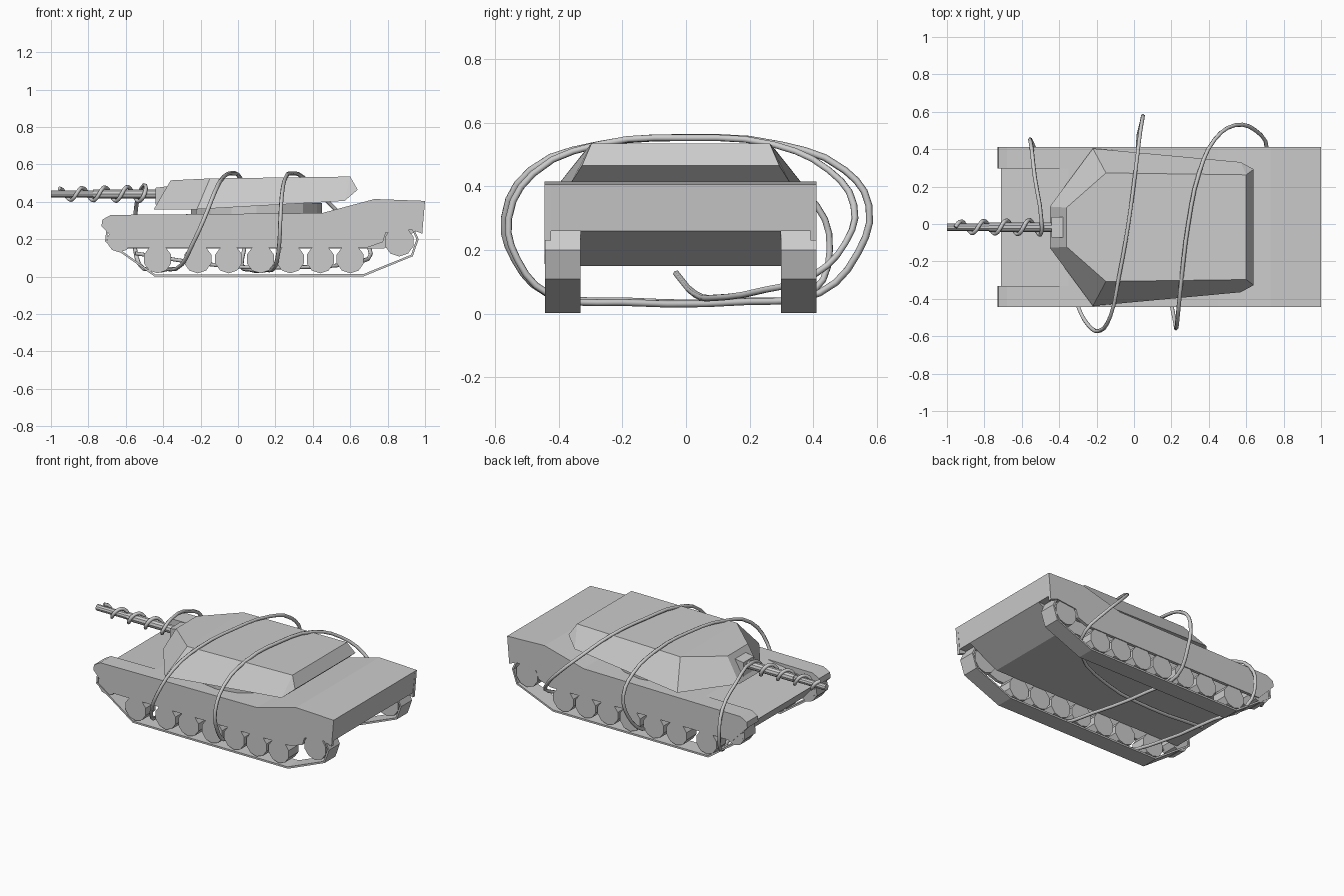
import bpy, bmesh, math

if "Cube" in bpy.data.objects:
    bpy.data.objects.remove(bpy.data.objects["Cube"])

CY = -0.017          # centre line of the vehicle
HALF = 0.428         # half width
INNER = 0.315        # inner edge of the running gear


def finish(name, bm):
    bmesh.ops.recalc_face_normals(bm, faces=bm.faces)
    me = bpy.data.meshes.new(name)
    bm.to_mesh(me)
    bm.free()
    ob = bpy.data.objects.new(name, me)
    bpy.context.collection.objects.link(ob)
    return ob


def prism(name, profile, y0, y1):
    """Side profile (x, z) extruded from y0 to y1."""
    bm = bmesh.new()
    a = [bm.verts.new((x, y0, z)) for x, z in profile]
    b = [bm.verts.new((x, y1, z)) for x, z in profile]
    n = len(a)
    bm.faces.new(a)
    bm.faces.new(b[::-1])
    for i in range(n):
        bm.faces.new((a[i], a[(i + 1) % n], b[(i + 1) % n], b[i]))
    return finish(name, bm)


def cylinder(name, loc, r, depth, sides, rot=(0, 0, 0)):
    bpy.ops.mesh.primitive_cylinder_add(vertices=sides, radius=r, depth=depth,
                                        location=loc, rotation=rot)
    bpy.context.object.name = name
    return bpy.context.object


# Central hull with sloped nose and raised engine deck
prism("hull", [(-0.71, 0.27), (-0.35, 0.333), (0.45, 0.34), (0.73, 0.415), (1.0, 0.405),
               (0.985, 0.26), (0.78, 0.15), (-0.61, 0.15)], CY - INNER, CY + INNER)

fender = [(-0.73, 0.27), (-0.725, 0.305), (-0.68, 0.33), (0.45, 0.34), (0.73, 0.415),
          (1.0, 0.405), (0.985, 0.26)]
skirt = [(-0.73, 0.27), (-0.725, 0.305), (-0.68, 0.33), (0.45, 0.34), (0.73, 0.415),
         (1.0, 0.405), (0.985, 0.23), (0.93, 0.25), (0.79, 0.235), (0.775, 0.185),
         (0.69, 0.155), (-0.62, 0.155)]
belt = [(-0.445, 0.007), (0.67, 0.007), (0.93, 0.113), (0.96, 0.2), (0.935, 0.255),
        (0.8, 0.245), (-0.6, 0.26), (-0.70, 0.25), (-0.705, 0.19)]

for side, s in (("right", -1), ("left", 1)):
    outer, inner = CY + s * HALF, CY + s * INNER
    mid = (outer + inner) / 2
    # Fender box and thin side skirt
    prism("fender_" + side, fender, inner, outer - s * 0.02)
    prism("skirt_" + side, skirt, outer - s * 0.02, outer)

    # Track belt
    bm = bmesh.new()
    a = [bm.verts.new((x, inner, z)) for x, z in belt]
    b = [bm.verts.new((x, outer - s * 0.001, z)) for x, z in belt]
    for i in range(len(belt)):
        j = (i + 1) % len(belt)
        bm.faces.new((a[i], a[j], b[j], b[i]))
    track = finish("track_" + side, bm)
    mod = track.modifiers.new("thickness", "SOLIDIFY")
    mod.thickness, mod.offset = 0.012, 0

    # Road wheels, idler and drive sprocket
    wheels = [(x, 0.094, 0.076) for x in (-0.43, -0.215, -0.05, 0.12, 0.28, 0.44, 0.60)]
    wheels += [(-0.635, 0.195, 0.065), (0.862, 0.188, 0.08)]
    for k, (x, z, r) in enumerate(wheels):
        cylinder(f"wheel_{side}_{k}", (x, mid, z), r, HALF - INNER - 0.012, 10,
                 (math.pi / 2, 0, 0))

# Turret ring
cylinder("turret_ring", (0.1, CY, 0.358), 0.35, 0.07, 16)

# Faceted turret: half points (x, half width, z), mirrored across the centre line
half = {"A": (-0.45, 0.11, 0.36), "B": (-0.22, 0.421, 0.36), "C": (0.57, 0.348, 0.405),
        "D": (0.64, 0.31, 0.465), "a": (-0.36, 0.105, 0.515), "b": (-0.15, 0.29, 0.525),
        "c": (0.60, 0.28, 0.535)}
bm = bmesh.new()
P = {s: {k: bm.verts.new((x, CY + s * y, z)) for k, (x, y, z) in half.items()} for s in (-1, 1)}
for s in (-1, 1):
    for f in ("ABba", "BCcb", "CDc"):
        bm.faces.new([P[s][k] for k in f])
for e in ("Aa", "ab", "bc", "cD", "DC", "CB", "BA"):
    bm.faces.new((P[-1][e[0]], P[-1][e[1]], P[1][e[1]], P[1][e[0]]))
finish("turret", bm)

# Mantlet and gun barrel
prism("mantlet", [(-0.44, 0.385), (-0.44, 0.475), (-0.36, 0.485), (-0.36, 0.375)],
      CY - 0.055, CY + 0.055)
along_x = (0, math.pi / 2, 0)
cylinder("gun_barrel", (-0.70, CY, 0.442), 0.02, 0.6, 10, along_x)
cylinder("gun_sleeve", (-0.60, CY, 0.442), 0.026, 0.35, 10, along_x)

# Vine: coil on the gun, then three loops around the whole vehicle
coil = []
steps, turns = 30, 3.75
for i in range(steps + 1):
    t = i / steps
    ang = 2 * math.pi * turns * t
    r = 0.03 + 0.01 * t
    coil.append((-0.955 + 0.455 * t, CY + r * math.sin(ang), 0.442 + r * math.cos(ang)))
loops = [
    (-0.495, 0.02, 0.487), (-0.53, 0.25, 0.44), (-0.548, 0.41, 0.34), (-0.555, 0.452, 0.2),
    (-0.53, 0.40, 0.07), (-0.45, 0.2, 0.04), (-0.38, -0.2, 0.04),
    (-0.3, -0.44, 0.065), (-0.245, -0.54, 0.17), (-0.185, -0.572, 0.3), (-0.125, -0.49, 0.45),
    (-0.08, -0.28, 0.53), (-0.03, 0, 0.553), (0.01, 0.3, 0.53), (0.035, 0.5, 0.45),
    (0.048, 0.575, 0.34), (0.04, 0.54, 0.19), (0.02, 0.42, 0.065),
    (0.06, 0.2, 0.038), (0.15, -0.2, 0.035), (0.2, -0.43, 0.06),
    (0.22, -0.53, 0.17), (0.226, -0.557, 0.3), (0.235, -0.48, 0.44), (0.255, -0.28, 0.53),
    (0.29, 0, 0.552), (0.35, 0.28, 0.53), (0.43, 0.45, 0.45), (0.54, 0.528, 0.34),
    (0.65, 0.5, 0.22), (0.71, 0.40, 0.12), (0.62, 0.25, 0.075), (0.3, 0.1, 0.05),
    (-0.1, 0.03, 0.06), (-0.55, -0.03, 0.125)]
cu = bpy.data.curves.new("vine", "CURVE")
cu.dimensions = "3D"
cu.bevel_depth = 0.011
cu.bevel_resolution = 1
cu.resolution_u = 3
cu.use_fill_caps = True
pts = coil + loops
sp = cu.splines.new("BEZIER")
sp.bezier_points.add(len(pts) - 1)
for bp, co in zip(sp.bezier_points, pts):
    bp.co = co
    bp.handle_left_type = bp.handle_right_type = "AUTO"
bpy.context.collection.objects.link(bpy.data.objects.new("vine", cu))
